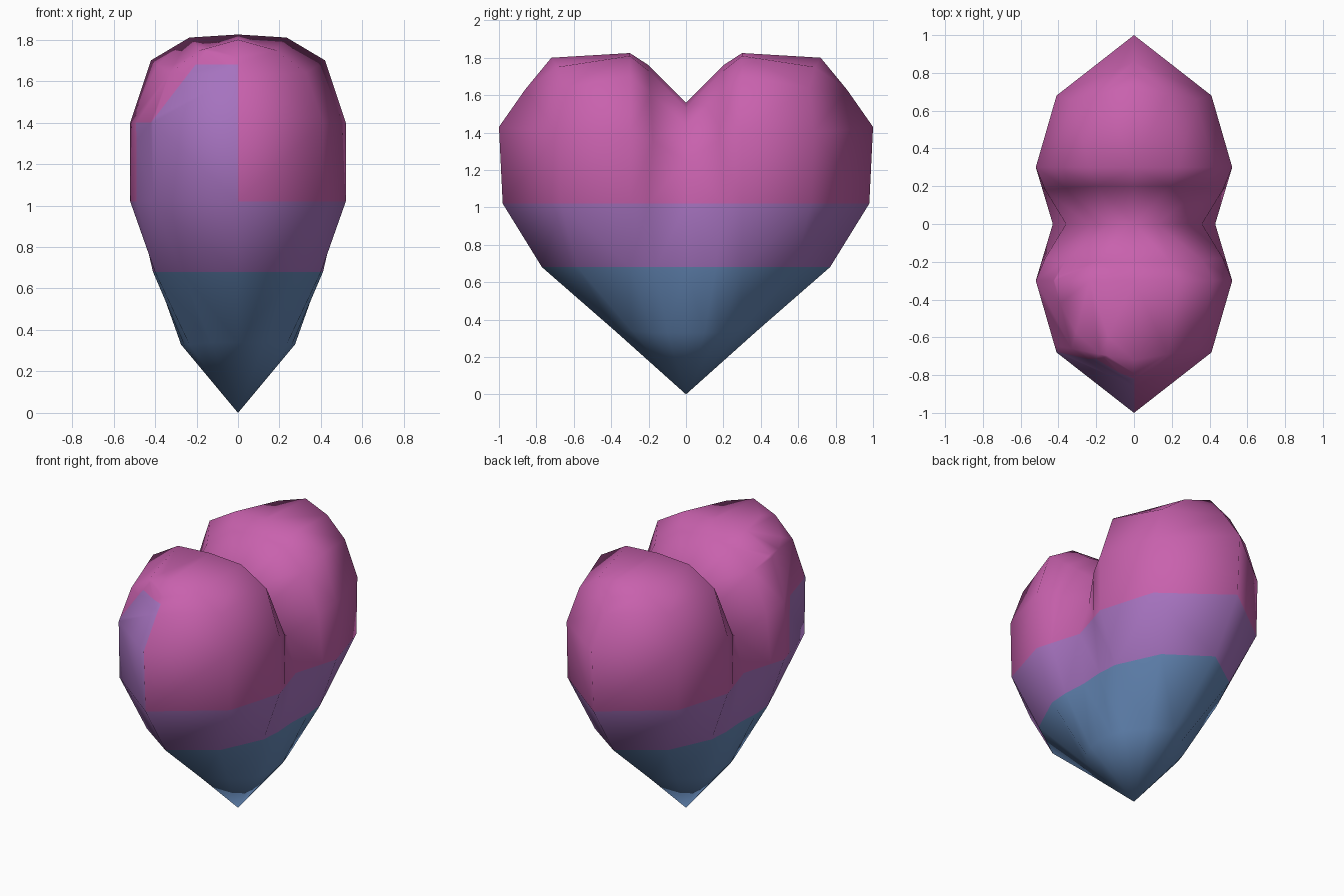
import bpy, bmesh
from mathutils import Vector

if "Cube" in bpy.data.objects:
    bpy.data.objects.remove(bpy.data.objects["Cube"])


def material(name, rgb):
    m = bpy.data.materials.new(name)
    m.diffuse_color = (*rgb, 1)
    m.use_nodes = True
    m.node_tree.nodes["Principled BSDF"].inputs["Base Color"].default_value = m.diffuse_color
    return m


# Quarter of the heart: rows from bottom to top, each running from the
# central groove (y = 0) out to the rim (x = 0)
rows = [
    [(.275, 0, .33), (.26, .10, .33), (.235, .18, .33), (.13, .29, .34), (0, .38, .34)],
    [(.40, 0, .68), (.41, .16, .68), (.40, .30, .68), (.27, .58, .68), (0, .77, .68)],
    [(.43, 0, 1.02), (.49, .20, 1.02), (.52, .30, 1.02), (.41, .67, 1.02), (0, .98, 1.02)],
    [(.36, 0, 1.25), (.47, .18, 1.36), (.52, .30, 1.40), (.41, .68, 1.40), (0, 1.0, 1.43)],
    [(.24, 0, 1.44), (.36, .19, 1.61), (.42, .30, 1.70), (.33, .66, 1.64), (0, .86, 1.63)],
    [(.12, 0, 1.53), (.19, .20, 1.73), (.235, .30, 1.81), (.18, .69, 1.75), (0, .79, 1.715)],
    [(0, 0, 1.56), (0, .20, 1.76), (0, .30, 1.825), (0, .72, 1.80), (0, .72, 1.80)],
]

bm = bmesh.new()


def add_quarter(sx, sy):
    grid = [[bm.verts.new((x * sx, y * sy, z)) for x, y, z in row] for row in rows]
    tip = bm.verts.new((0, 0, 0))
    for a, b in zip(grid[0], grid[0][1:]):
        bm.faces.new((tip, a, b))
    for low, high in zip(grid, grid[1:]):
        for i in range(4):
            bm.faces.new((low[i], low[i + 1], high[i + 1], high[i]))


for sx in (1, -1):
    for sy in (1, -1):
        add_quarter(sx, sy)
bmesh.ops.remove_doubles(bm, verts=bm.verts, dist=0.0005)
bmesh.ops.dissolve_degenerate(bm, edges=bm.edges, dist=0.0005)
bmesh.ops.triangulate(bm, faces=bm.faces)
bmesh.ops.recalc_face_normals(bm, faces=bm.faces)


# Cut the outline of the violet patch on the front left lobe
def cut(co, no, zmin, zmax):
    faces = []
    for f in bm.faces:
        c = f.calc_center_median()
        if c.x < 0 and c.y < -.25 and zmin < c.z < zmax:
            faces.append(f)
    edges = {e for f in faces for e in f.edges}
    verts = {v for f in faces for v in f.verts}
    bmesh.ops.bisect_plane(bm, geom=faces + list(edges) + list(verts),
                           plane_co=co, plane_no=no, dist=0.001)


cut(Vector((0, -.40, 0)), Vector((0, 1, 0)), 1.02, 1.45)
cut(Vector((-.42, 0, 1.40)), Vector((-1.3, 0, 1)), 1.36, 1.8)
cut(Vector((0, 0, 1.68)), Vector((0, 0, 1)), 1.5, 1.8)
bmesh.ops.triangulate(bm, faces=bm.faces)

# Colour bands by height, plus the patch
for f in bm.faces:
    f.smooth = True
    c = f.calc_center_median()
    slant = 1.41 + (c.x + .42) * 1.3
    patch = c.x < 0 and c.y < -.40 and c.z < 1.68 and (c.z < 1.40 or c.z < slant)
    if c.z < .675:
        f.material_index = 0
    elif c.z < 1.02 or patch:
        f.material_index = 1
    else:
        f.material_index = 2

mesh = bpy.data.meshes.new("heart")
bm.to_mesh(mesh)
bm.free()
heart = bpy.data.objects.new("heart", mesh)
bpy.context.collection.objects.link(heart)
mesh.materials.append(material("slate blue", (.13, .25, .48)))
mesh.materials.append(material("violet", (.38, .17, .52)))
mesh.materials.append(material("pink", (.58, .12, .42)))
